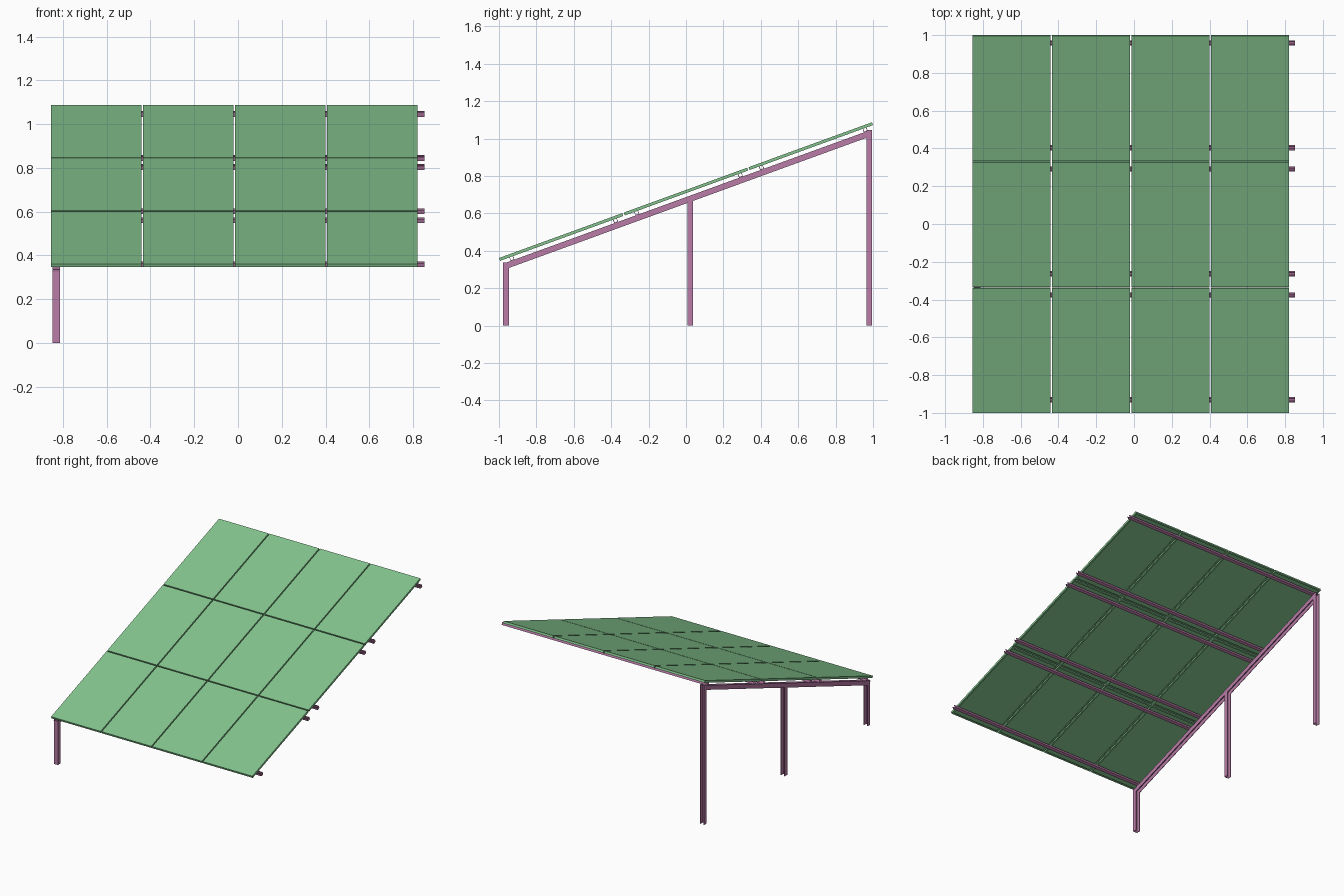
import bpy, bmesh, math
from mathutils import Matrix, Vector

if "Cube" in bpy.data.objects:
    bpy.data.objects.remove(bpy.data.objects["Cube"])

# Tilted frame of the table: x across, y up the slope, z normal to the panels
TILT = Matrix.Translation((0, -0.9945, 0.346)) @ Matrix.Rotation(math.radians(20), 4, 'X')


def material(name, color):
    m = bpy.data.materials.new(name)
    m.diffuse_color = color
    m.use_nodes = True
    m.node_tree.nodes["Principled BSDF"].inputs["Base Color"].default_value = m.diffuse_color
    return m


GREEN = material("panel_green", (0.23, 0.55, 0.27, 1))
PURPLE = material("frame_purple", (0.48, 0.2, 0.38, 1))


def make_mesh(name, bm, mat):
    bmesh.ops.recalc_face_normals(bm, faces=bm.faces)
    me = bpy.data.meshes.new(name)
    bm.to_mesh(me)
    bm.free()
    me.materials.append(mat)
    return me


def add(name, me, matrix):
    ob = bpy.data.objects.new(name, me)
    bpy.context.collection.objects.link(ob)
    ob.matrix_world = matrix
    return ob


def channel(name, width, depth, wall, start, axes, length, frame=Matrix()):
    """U channel: web centred at start, open towards axes[1], run along axes[2]."""
    u, v, run = (Vector(a) for a in axes)
    a, b = width / 2, width / 2 - wall
    profile = [(-a, 0), (a, 0), (a, depth), (b, depth),
               (b, wall), (-b, wall), (-b, depth), (-a, depth)]
    bm = bmesh.new()
    face = bm.faces.new([bm.verts.new(Vector(start) + u * p + v * q) for p, q in profile])
    out = bmesh.ops.extrude_face_region(bm, geom=[face], use_keep_orig=True)
    moved = [g for g in out["geom"] if isinstance(g, bmesh.types.BMVert)]
    bmesh.ops.translate(bm, verts=moved, vec=run * length)
    return add(name, make_mesh(name, bm, PURPLE), frame)


# Solar panel: flat top with a hollow lipped frame underneath
PW, PL, PH, T, LIP = 0.412, 0.7017, 0.016, 0.004, 0.012
PITCH_X, PITCH_Y = 0.4205, 0.7102
bm = bmesh.new()
rings = []
for inset, n in [(0, PH), (0, 0), (LIP, 0), (LIP, 0.003), (T, 0.003), (T, PH - T)]:
    rings.append([bm.verts.new((x, y, n)) for x, y in
                  [(inset, inset), (PW - inset, inset),
                   (PW - inset, PL - inset), (inset, PL - inset)]])
for r0, r1 in zip(rings, rings[1:]):
    for i in range(4):
        j = (i + 1) % 4
        bm.faces.new((r0[i], r0[j], r1[j], r1[i]))
bm.faces.new(rings[0])
bm.faces.new(rings[-1])
panel_mesh = make_mesh("solar_panel", bm, GREEN)
for row in range(3):
    for col in range(4):
        offset = Matrix.Translation((-0.854 + col * PITCH_X, row * PITCH_Y, 0))
        add(f"solar_panel_{row + 1}_{col + 1}", panel_mesh, TILT @ offset)

# Two cross rails under every panel row
for row in range(3):
    for k, s in enumerate((0.064, 0.654)):
        channel(f"cross_rail_{row * 2 + k + 1}", 0.022, 0.02, 0.003,
                (-0.854, s + row * PITCH_Y, -0.02),
                ((0, 1, 0), (0, 0, 1), (1, 0, 0)), 1.706, TILT)

# Sloping beam on the left side
LEG_X = -0.83
channel("sloping_beam", 0.034, 0.032, 0.004, (LEG_X, 0.008, -0.02),
        ((1, 0, 0), (0, 0, -1), (0, 1, 0)), 2.088, TILT)

# Three upright legs
for name, y, height in [("front_leg", -0.978, 0.336),
                        ("middle_leg", 0.007, 0.682),
                        ("rear_leg", 0.964, 1.046)]:
    channel(name, 0.034, 0.031, 0.004, (LEG_X, y, 0),
            ((1, 0, 0), (0, 1, 0), (0, 0, 1)), height)
